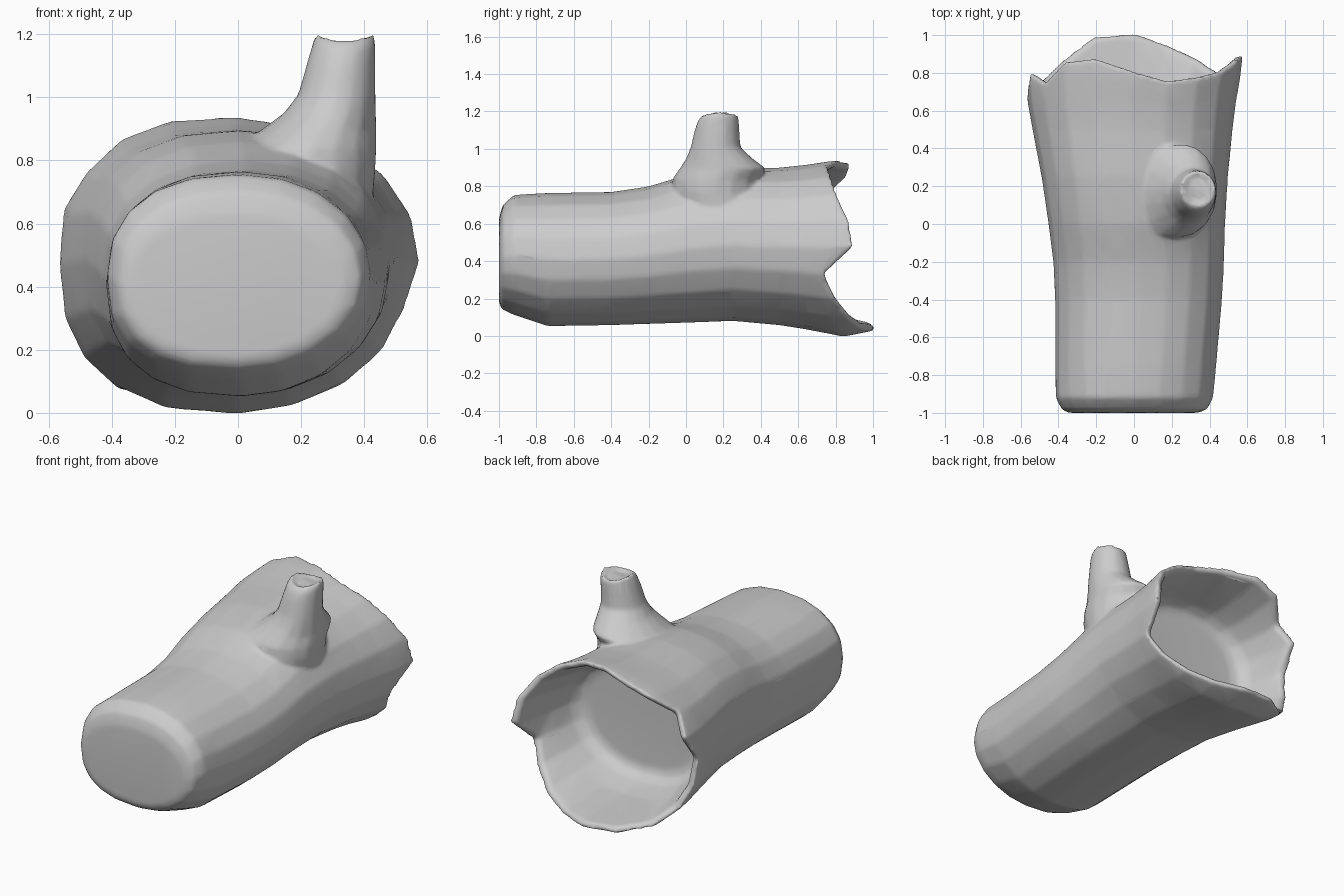
import bpy, bmesh, math

if "Cube" in bpy.data.objects:
    bpy.data.objects.remove(bpy.data.objects["Cube"])

N = 20
# body stations: y, left x, right x, bottom z, top z
ST = [(-1.0, -.35, .34, .17, .63), (-.98, -.385, .39, .14, .70), (-.92, -.415, .42, .112, .755),
      (-.74, -.418, .437, .052, .765), (-.4, -.418, .467, .057, .77), (-.2, -.428, .478, .064, .80),
      (0, -.453, .483, .07, .86), (.25, -.49, .498, .08, .895), (.5, -.538, .523, .057, .90),
      (.64, -.563, .54, .035, .915), (.84, -.583, .575, -.005, .945), (1.02, -.57, .58, .03, .95)]
# how far the broken rim reaches at each angle, from the right side counter-clockwise
RIM = [.895, .87, .81, .78, .76, .81, .88, .86, .75, .80,
       .69, .72, .77, .87, .99, 1.01, .95, .88, .80, .74]


def extents(y):
    for a, b in zip(ST, ST[1:]):
        if y <= b[0]:
            t = (y - a[0]) / (b[0] - a[0])
            return [p + (q - p) * t for p, q in zip(a[1:], b[1:])]
    return ST[-1][1:]


def section(i, y, s=1.0):
    """Point on the rounded, lopsided cross-section of the log."""
    l, r, b, t = extents(y)
    a = 2 * math.pi * i / N
    c, d = math.cos(a), math.sin(a)
    n = (2.1 if d > 0 else 2.0) if c > 0 else (2.35 if d > 0 else 2.5)
    x = math.copysign(abs(c) ** (2 / n), c) * (r - l) / 2 * s + (l + r) / 2
    z = math.copysign(abs(d) ** (2 / n), d) * (t - b) / 2 * s + (t + b) / 2
    return (x, y, z)


def loft(name, rings):
    """Skin a list of closed rings and cap both ends."""
    bm = bmesh.new()
    rows = [[bm.verts.new(p) for p in ring] for ring in rings]
    for a, b in zip(rows, rows[1:]):
        k = len(a)
        for i in range(k):
            bm.faces.new((a[i], a[(i + 1) % k], b[(i + 1) % k], b[i]))
    bm.faces.new(rows[0])
    bm.faces.new(rows[-1])
    bmesh.ops.recalc_face_normals(bm, faces=bm.faces)
    me = bpy.data.meshes.new(name)
    bm.to_mesh(me)
    bm.free()
    ob = bpy.data.objects.new(name, me)
    bpy.context.collection.objects.link(ob)
    return ob


# log: outer bark, ragged rim, then the hollow going in to its floor
rings = [[section(i, s[0]) for i in range(N)] for s in ST[:10]]
rings.append([section(i, .64 + (RIM[i] - .64) * .55) for i in range(N)])
rings.append([section(i, RIM[i]) for i in range(N)])
rings.append([section(i, RIM[i] - .01, .925) for i in range(N)])
for y, s in ((.62, .89), (.49, .86), (.44, .80), (.425, .70)):
    rings.append([section(i, y, s) for i in range(N)])
log = loft("hollow_log", rings)

# branch stub: root buried in the bark, flare, neck, dished broken top
K = 16
BR = [(.56, .22, .38, .06, .32), (.66, .14, .425, .0, .36), (.76, .05, .436, -.07, .38),
      (.84, .0, .44, -.075, .40), (.895, .07, .44, -.035, .43), (.95, .145, .438, .0, .355),
      (1.01, .19, .437, .025, .292), (1.10, .215, .437, .045, .286), (1.16, .235, .437, .062, .284),
      (1.195, .245, .43, .09, .28), (1.17, .275, .40, .125, .25)]
stub = []
for j, (z, x0, x1, y0, y1) in enumerate(BR):
    ring = []
    for i in range(K):
        a = 2 * math.pi * i / K
        wob = .01 * math.cos(2 * a) if j > 7 else 0
        ring.append(((x0 + x1) / 2 + (x1 - x0) / 2 * math.cos(a),
                     (y0 + y1) / 2 + (y1 - y0) / 2 * math.sin(a), z + wob))
    stub.append(ring)
br = loft("branch_stub", stub)

# grow the stub and log together into one soft skin, then thin the mesh out
bpy.ops.object.select_all(action='DESELECT')
br.select_set(True)
log.select_set(True)
bpy.context.view_layer.objects.active = log
bpy.ops.object.join()
m = log.modifiers.new("fuse", 'REMESH')
m.mode, m.voxel_size = 'VOXEL', .011
m = log.modifiers.new("soften", 'SMOOTH')
m.factor, m.iterations = .5, 14
m = log.modifiers.new("thin_out", 'DECIMATE')
m.ratio = .06
for m in list(log.modifiers):
    bpy.ops.object.modifier_apply(modifier=m.name)
bpy.ops.object.shade_smooth_by_angle(angle=math.radians(75))
